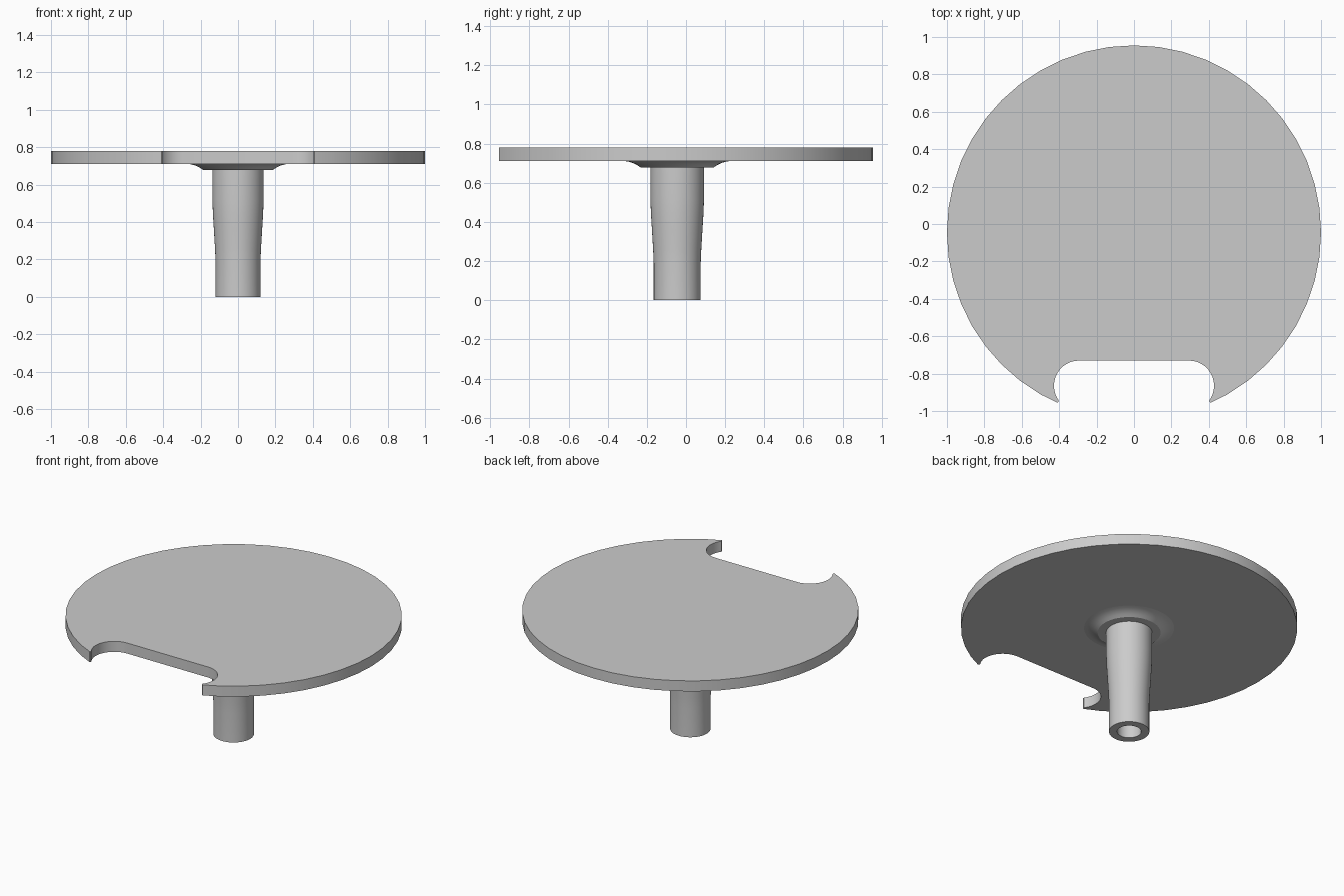
import bpy, bmesh
from math import sin, cos, radians, atan2, degrees

cube = bpy.data.objects.get("Cube")
if cube:
    bpy.data.objects.remove(cube)

CY = -0.045                 # shared axis of top and pedestal
BOTTOM, TOP = 0.711, 0.78   # slab heights

grey = bpy.data.materials.new("light grey")
grey.use_nodes = True
colour = (0.6, 0.6, 0.6, 1)
grey.diffuse_color = colour
grey.node_tree.nodes["Principled BSDF"].inputs["Base Color"].default_value = colour


def finish(bm, name, angle=30):
    bmesh.ops.recalc_face_normals(bm, faces=bm.faces)
    mesh = bpy.data.meshes.new(name)
    bm.to_mesh(mesh)
    bm.free()
    mesh.materials.append(grey)
    obj = bpy.data.objects.new(name, mesh)
    bpy.context.collection.objects.link(obj)
    bpy.ops.object.select_all(action='DESELECT')
    bpy.context.view_layer.objects.active = obj
    obj.select_set(True)
    bpy.ops.object.shade_smooth_by_angle(angle=radians(angle))
    return obj


def lathe(name, profile, steps=48, closed=False):
    """Spin a (radius, height) profile about the pedestal axis."""
    bm = bmesh.new()
    rings = [[bm.verts.new((r * cos(radians(360 * i / steps)),
                            CY + r * sin(radians(360 * i / steps)), z))
              for i in range(steps)] for r, z in profile]
    pairs = list(zip(rings, rings[1:]))
    if closed:
        pairs.append((rings[-1], rings[0]))
    for a, b in pairs:
        for i in range(steps):
            j = (i + 1) % steps
            bm.faces.new((a[i], a[j], b[j], b[i]))
    if not closed:
        bm.faces.new(rings[0])
        bm.faces.new(rings[-1])
    return finish(bm, name)


# Table top: half outline from the back round to the notch, then mirrored
tip = degrees(atan2(-0.955 - CY, 0.405))
half = [(cos(radians(a)), CY + sin(radians(a)))
        for a in [90 - 7.5 * i for i in range(21)] if a > tip + 1]
half += [(0.41, -0.955), (0.403, -0.951), (0.403, -0.942)]
half += [(0.293 + 0.135 * cos(radians(a)), -0.865 + 0.135 * sin(radians(a)))
         for a in range(-30, 91, 10)]
outline = half + [(-x, y) for x, y in reversed(half[1:])]

bm = bmesh.new()
slab = bm.faces.new([bm.verts.new((x, y, BOTTOM)) for x, y in outline])
raised = bmesh.ops.extrude_face_region(bm, geom=[slab], use_keep_orig=True)
top_verts = [g for g in raised["geom"] if isinstance(g, bmesh.types.BMVert)]
bmesh.ops.translate(bm, verts=top_verts, vec=(0, 0, TOP - BOTTOM))
finish(bm, "table_top")

# Flared collar under the top
lathe("collar", [(0.187, 0.679), (0.205, 0.691), (0.225, 0.701),
                 (0.248, 0.708), (0.275, 0.712)])

# Hollow pedestal, slightly wider towards the top
lathe("pedestal", [(0.072, 0), (0.12, 0), (0.12, 0.19), (0.123, 0.26),
                   (0.129, 0.36), (0.134, 0.44), (0.137, 0.52),
                   (0.137, 0.685), (0.072, 0.685)], closed=True)
